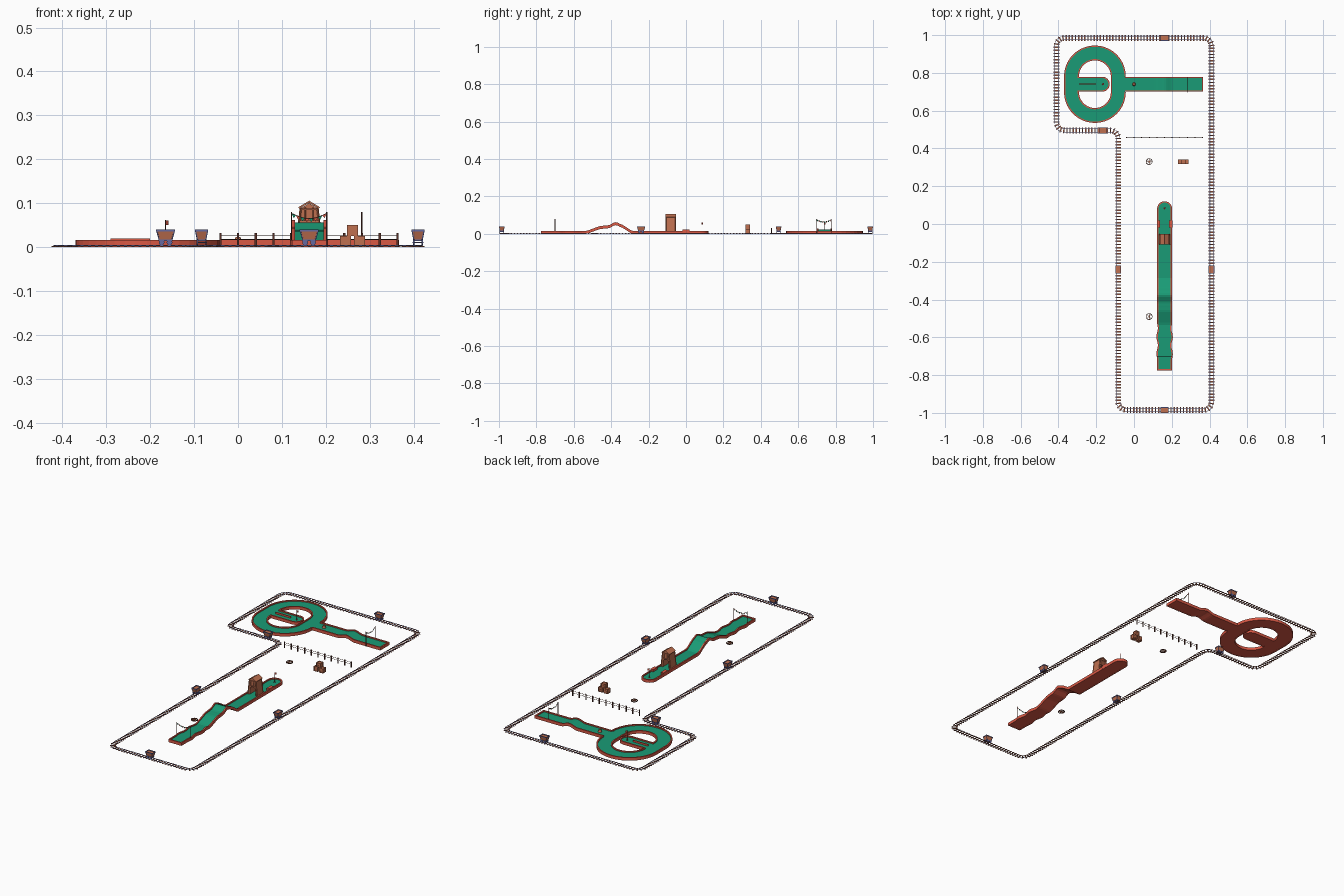
import bpy, bmesh, math
from mathutils import Vector, Matrix

if "Cube" in bpy.data.objects:
    bpy.data.objects.remove(bpy.data.objects["Cube"])

def material(name, c):
    m = bpy.data.materials.new(name)
    m.diffuse_color = (*c, 1)
    m.use_nodes = True
    m.node_tree.nodes["Principled BSDF"].inputs["Base Color"].default_value = m.diffuse_color
    return m

RED = material("painted_edge", (0.70, 0.10, 0.06))
WOOD = material("wood", (0.52, 0.16, 0.08))
FELT = material("felt", (0.01, 0.33, 0.18))
METAL = material("metal", (0.13, 0.14, 0.35))
DARK = material("dark_wood", (0.10, 0.03, 0.02))

def finish(bm, name, mat):
    bmesh.ops.recalc_face_normals(bm, faces=bm.faces[:])
    me = bpy.data.meshes.new(name)
    bm.to_mesh(me)
    bm.free()
    me.materials.append(mat)
    ob = bpy.data.objects.new(name, me)
    bpy.context.collection.objects.link(ob)
    return ob

def box(bm, c, s, rot=0, axis='Z'):
    M = Matrix.Translation(c) @ Matrix.Rotation(rot, 4, axis) @ Matrix.Diagonal((*s, 1))
    return bmesh.ops.create_cube(bm, size=1, matrix=M)['verts']

def cyl(bm, c, r, h, n=8, M=Matrix(), r2=None):
    bmesh.ops.create_cone(bm, cap_ends=True, segments=n, radius1=r, radius2=r if r2 is None else r2,
                          depth=h, matrix=Matrix.Translation(c) @ M)

def rod(bm, a, b, r, n=6):
    a, b = Vector(a), Vector(b)
    cyl(bm, (a + b) / 2, r, (b - a).length, n, (b - a).to_track_quat('Z', 'Y').to_matrix().to_4x4())

def arc(cx, cy, r, a0, a1, n, z=0):
    return [Vector((cx + r * math.cos(a), cy + r * math.sin(a), z))
            for a in (math.radians(a0 + (a1 - a0) * i / n) for i in range(n + 1))]

def offset(path, d, closed):
    out, n = [], len(path)
    for i, p in enumerate(path):
        a = path[i - 1] if closed or i else p
        b = path[(i + 1) % n] if closed or i < n - 1 else p
        u, v = (p - a).xy, (b - p).xy
        u = u.normalized() if u.length > 1e-6 else v.normalized()
        v = v.normalized() if v.length > 1e-6 else u
        m = (u + v).normalized()
        k = d / max(m.dot(u), 0.4)
        out.append(p + Vector((-m.y * k, m.x * k, 0)))
    return out

# Box-section slab spanning two matching paths
def strip(bm, A, B, z0, z1, closed=False):
    rows = [[bm.verts.new((p.x, p.y, p.z + z)) for p, z in ((a, z0), (a, z1), (b, z1), (b, z0))]
            for a, b in zip(A, B)]
    n = len(rows)
    for i in range(n if closed else n - 1):
        r, s = rows[i], rows[(i + 1) % n]
        for j in range(4):
            k = (j + 1) % 4
            bm.faces.new((r[j], r[k], s[k], s[j]))
    if not closed:
        bm.faces.new(rows[0])
        bm.faces.new(rows[-1])

def wall(name, path, t, h, mat, closed, z=0):
    bm = bmesh.new()
    strip(bm, offset(path, t / 2, closed), offset(path, -t / 2, closed), z, z + h, closed)
    return finish(bm, name, mat)

def lane(name, A, B, closed=False):
    for part, z0, z1, mat in (("base", 0.0005, 0.008, RED), ("felt", 0.008, 0.010, FELT)):
        bm = bmesh.new()
        strip(bm, A, B, z0, z1, closed)
        finish(bm, name + "_" + part, mat)

# Long hole: wavy edges, double hump, rounded end
CX, T, H = 0.162, 0.007, 0.016
keys = [(-0.53, 0), (-0.46, 0.026), (-0.42, 0.029), (-0.375, 0.046), (-0.34, 0.033), (-0.29, 0)]
def hump(y):
    for (a, za), (b, zb) in zip(keys, keys[1:]):
        if a <= y <= b:
            t = (y - a) / (b - a)
            if zb - za < 0.02 and za and zb:
                t = t * t * (3 - 2 * t)
            return za + (zb - za) * t
    return 0
def half(y):
    wave = 0.004 * math.sin((y + 0.71) * 2 * math.pi / 0.09) if -0.71 < y < -0.53 else 0
    return 0.036 + wave
ys = [-0.771 + 0.0113 * i for i in range(75)]
right = [Vector((CX + half(y), y, hump(y))) for y in ys]
right += arc(CX, 0.081, 0.036, 0, 86, 8)
left = [Vector((2 * CX - p.x, p.y, p.z)) for p in right]
lane("long_hole", right, left)
wall("long_hole_edge", right + left[::-1], T, H, RED, True)
bm = bmesh.new()
for s in (-1, 1):
    box(bm, (CX + s * 0.032, 0, 0.012), (0.017, 0.036, 0.02))
finish(bm, "pinch_blocks", RED)

# Loop hole: oval ring, centre tongue, straight approach
RX, YT, YB = -0.207, 0.7815, 0.6985
outer = arc(RX, YT, 0.160, 0, 180, 20) + arc(RX, YB, 0.160, 180, 360, 20)
inner = arc(RX, YT, 0.088, 0, 180, 20) + arc(RX, YB, 0.088, 180, 360, 20)
lane("ring", outer, inner, True)
wall("ring_outer_edge", outer, T, H, RED, False)
tongue = arc(-0.168, 0.74, 0.036, 90, -90, 14)
inner_edge = (inner[:21] + [Vector((RX - 0.088, 0.776, 0))] + tongue
              + [Vector((RX - 0.088, 0.704, 0))] + inner[21:])
wall("ring_inner_edge", inner_edge, T, H, RED, True)
ta = [Vector((RX - 0.088, 0.776, 0))] + tongue[:7]
tb = [Vector((RX - 0.088, 0.704, 0))] + tongue[:7:-1]
lane("tongue", ta, tb)
bm = bmesh.new()
box(bm, (-0.245, 0.74, 0.012), (0.09, 0.005, 0.014))
finish(bm, "tongue_divider", RED)
def bump(x):
    return 0.012 * math.sin((x - 0.11) / 0.1 * math.pi) ** 2 if 0.11 < x < 0.21 else 0
xs = [-0.047 + 0.41 * i / 40 for i in range(41)]
sa = [Vector((x, 0.704, bump(x))) for x in xs]
sb = [Vector((x, 0.776, bump(x))) for x in xs]
lane("approach", sa, sb)
wall("approach_edge", sa + sb[::-1], T, H, RED, False)
bm = bmesh.new()
cyl(bm, (0, 0.74, 0.016), 0.010, 0.014, 10, r2=0.006)
finish(bm, "approach_bumper", WOOD)

# Cups and flags
for i, (x, y) in enumerate(((CX, 0.083), (-0.165, 0.74))):
    bm = bmesh.new()
    cyl(bm, (x, y, 0.0102), 0.006, 0.001, 12)
    cyl(bm, (x, y, 0.036), 0.001, 0.052, 6)
    finish(bm, f"cup_and_pole_{i}", DARK)
    bm = bmesh.new()
    box(bm, (x + 0.003, y + 0.003, 0.055), (0.009, 0.001, 0.010), 0.8)
    finish(bm, f"flag_{i}", RED)

# Bunting gates over the tees
def gate(name, a, b):
    a, b = Vector(a), Vector(b)
    bm, red, green = bmesh.new(), bmesh.new(), bmesh.new()
    up = Vector((0, 0, 0.08))
    for p in (a, b):
        rod(bm, p, p + up, 0.0018)
    pts = [a.lerp(b, i / 8) + Vector((0, 0, 0.077 - 0.012 * math.sin(math.pi * i / 8))) for i in range(9)]
    for i in range(8):
        p, q = pts[i], pts[i + 1]
        rod(bm, p, q, 0.0006, 4)
        g = red if i % 2 else green
        g.faces.new([g.verts.new(v) for v in (p, q, (p + q) / 2 - Vector((0, 0, 0.009)))])
    finish(bm, name + "_posts", DARK)
    finish(red, name + "_red_pennants", RED)
    finish(green, name + "_green_pennants", FELT)
gate("long_gate", (0.122, -0.7, 0), (0.202, -0.7, 0))
gate("loop_gate", (0.282, 0.697, 0), (0.282, 0.777, 0))

# Mine tower: tapered arch with pitched roof and plank battens
bm = bmesh.new()
po = [(-.030, .004), (-.019, .088), (0, .100), (.019, .088), (.030, .004)]
pi = [(-.019, .004), (-.013, .050), (0, .056), (.013, .050), (.019, .004)]
def profile(pts):
    return [Vector((CX + x, -0.105, z)) for x, z in pts]
A, B = profile(po), profile(pi)
rows = [[bm.verts.new(v) for v in (a, a + Vector((0, .047, 0)), b + Vector((0, .047, 0)), b)] for a, b in zip(A, B)]
for r, s in zip(rows, rows[1:]):
    for j in range(4):
        bm.faces.new((r[j], r[(j + 1) % 4], s[(j + 1) % 4], s[j]))
bm.faces.new(rows[0])
bm.faces.new(rows[-1])
for s in (-1, 1):
    box(bm, (CX + s * 0.011, -0.0815, 0.0965), (0.029, 0.056, 0.004), s * math.atan(0.6), 'Y')
    for y in (-0.107, -0.056):
        rod(bm, (CX + s * 0.029, y, 0.004), (CX + s * 0.019, y, 0.09), 0.0025, 4)
        rod(bm, (CX + s * 0.009, y, 0.058), (CX + s * 0.009, y, 0.09), 0.0015, 4)
for y in (-0.107, -0.056):
    box(bm, (CX, y, 0.058), (0.046, 0.004, 0.005))
    box(bm, (CX, y, 0.086), (0.038, 0.004, 0.004))
finish(bm, "mine_tower", WOOD)

# Rope fence
bm = bmesh.new()
fx = [-0.04 + 0.0403 * i for i in range(11)]
for x in fx:
    box(bm, (x, 0.457, 0.016), (0.005, 0.005, 0.032))
for z in (0.017, 0.027):
    rod(bm, (fx[0], 0.457, z), (fx[-1], 0.457, z), 0.001, 4)
finish(bm, "rope_fence", DARK)

# Stacked crates
for i, (x, z) in enumerate(((0.245, 0), (0.277, 0), (0.261, 0.025))):
    bm = bmesh.new()
    c, s, e = Vector((x, 0.33, z + 0.0125)), 0.011, 0.003
    box(bm, c, (0.021, 0.021, 0.021))
    for u in (-s, s):
        for v in (-s, s):
            box(bm, c + Vector((u, v, 0)), (e, e, 0.025))
            box(bm, c + Vector((0, u, v)), (0.025, e, e))
            box(bm, c + Vector((u, 0, v)), (e, 0.025, e))
        box(bm, c + Vector((0, u * 0.95, 0)), (0.003, 0.002, 0.029), math.pi / 4, 'Y')
    finish(bm, f"crate_{i}", WOOD)

# Wagon wheels lying on the ground
for i, y in enumerate((0.33, -0.49)):
    wall(f"wheel_rim_{i}", arc(0.08, y, 0.016, 0, 345, 23), 0.003, 0.004, DARK, True)
    bm = bmesh.new()
    for k in range(4):
        box(bm, (0.08, y, 0.002), (0.03, 0.002, 0.002), k * math.pi / 4)
    cyl(bm, (0.08, y, 0.0025), 0.004, 0.005, 10)
    finish(bm, f"wheel_spokes_{i}", WOOD)

# Rail track around the site
R = 0.04
track = (arc(0.41 - R, 0.985 - R, R, 0, 90, 6) + arc(-0.41 + R, 0.985 - R, R, 90, 180, 6)
         + arc(-0.41 + R, 0.495 + R, R, 180, 270, 6) + arc(-0.083 - R, 0.495 - R, R, 90, 0, 6)
         + arc(-0.083 + R, -0.985 + R, R, 180, 270, 6) + arc(0.41 - R, -0.985 + R, R, 270, 360, 6))
for s in (-1, 1):
    wall(f"rail_{s}", offset(track, s * 0.009, True), 0.002, 0.0025, METAL, True, 0.002)
bm, carry, step = bmesh.new(), 0.0, 0.0165
for a, b in zip(track, track[1:] + track[:1]):
    d = b - a
    while carry < d.length:
        box(bm, a + d.normalized() * carry + Vector((0, 0, 0.001)), (0.007, 0.030, 0.002), math.atan2(d.y, d.x))
        carry += step
    carry -= d.length
finish(bm, "track_ties", WOOD)

# Mine carts
def cart(i, x, y, turned):
    M = Matrix.Translation((x, y, 0)) @ Matrix.Rotation(math.pi / 2 if turned else 0, 4, 'Z')
    def tub(z0, z1, l0, l1, w0, w1, name, mat):
        bm = bmesh.new()
        for v in box(bm, (0, 0, (z0 + z1) / 2), (1, 1, z1 - z0)):
            l, w = (l1, w1) if v.co.z > (z0 + z1) / 2 else (l0, w0)
            v.co.x *= l
            v.co.y *= w
        finish(bm, f"cart_{name}_{i}", mat).matrix_world = M
    tub(0.017, 0.036, 0.029, 0.040, 0.019, 0.027, "tub", WOOD)
    bm = bmesh.new()
    for s in (-1, 1):
        box(bm, (0, s * 0.0135, 0.0375), (0.043, 0.003, 0.004))
        box(bm, (s * 0.020, 0, 0.0375), (0.003, 0.030, 0.004))
        for u in (-1, 1):
            rod(bm, (s * 0.0145, u * 0.0095, 0.017), (s * 0.020, u * 0.0135, 0.037), 0.0017, 4)
            cyl(bm, (s * 0.009, u * 0.010, 0.0105), 0.0065, 0.003, 12, Matrix.Rotation(math.pi / 2, 4, 'X'))
        rod(bm, (s * 0.009, -0.012, 0.0105), (s * 0.009, 0.012, 0.0105), 0.0015)
    box(bm, (0, 0, 0.0155), (0.032, 0.017, 0.004))
    finish(bm, f"cart_frame_{i}", METAL).matrix_world = M
for i, c in enumerate(((0.162, 0.985, 0), (-0.165, 0.495, 0), (-0.083, -0.24, 1), (0.41, -0.24, 1), (0.162, -0.985, 0))):
    cart(i, *c)
